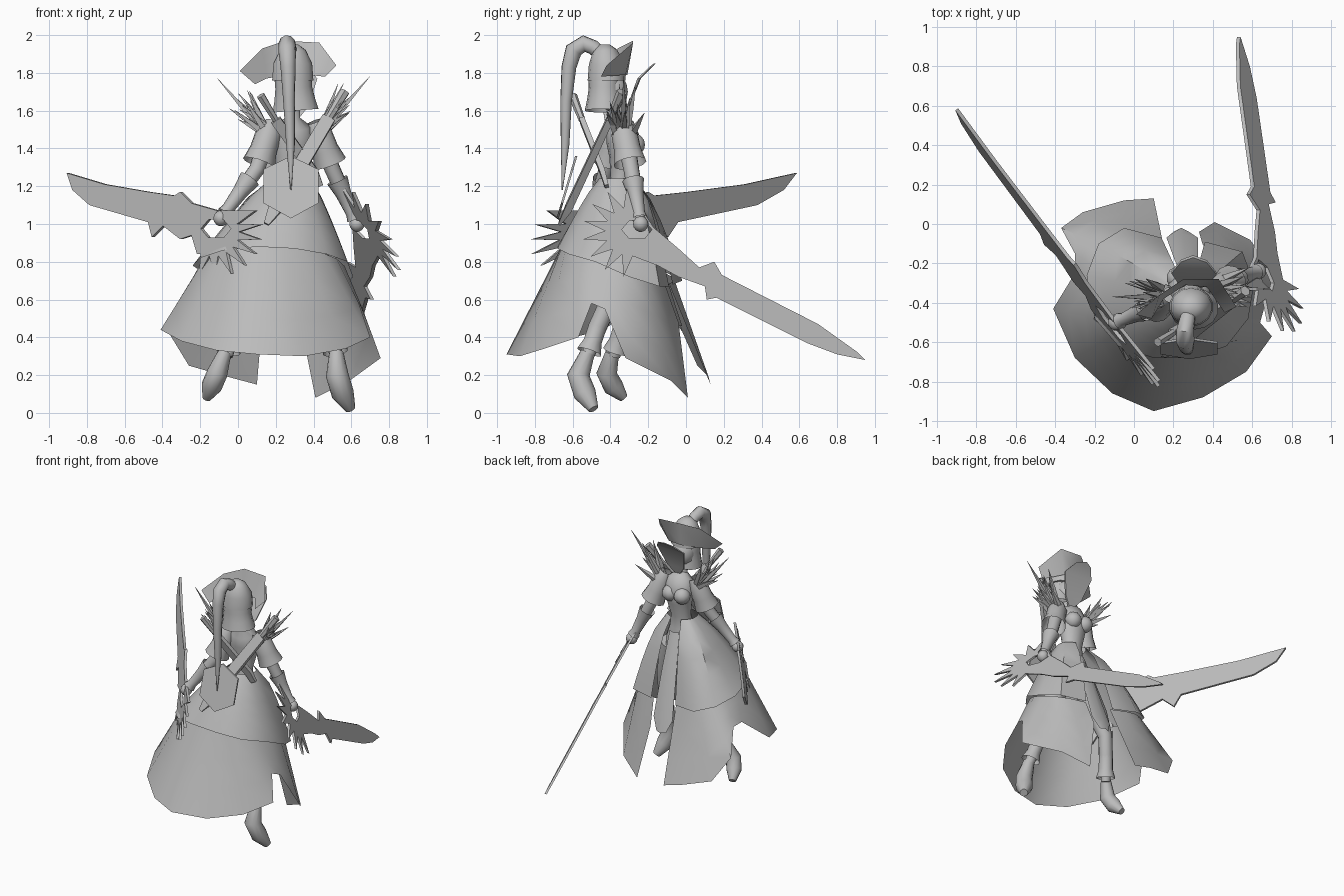
import bpy
import math
import random
from mathutils import Vector

random.seed(4)
cube = bpy.data.objects.get("Cube")
if cube:
    bpy.data.objects.remove(cube, do_unlink=True)

grey = bpy.data.materials.new("plain_grey")
grey.use_nodes = True
grey.diffuse_color = (0.5, 0.5, 0.5, 1)
grey.node_tree.nodes["Principled BSDF"].inputs["Base Color"].default_value = (0.5, 0.5, 0.5, 1)
parts = []


def add(name, mesh):
    obj = bpy.data.objects.new(name, mesh)
    bpy.context.collection.objects.link(obj)
    mesh.materials.clear()
    mesh.materials.append(grey)
    parts.append(obj)
    return obj


def build(name, verts, faces):
    mesh = bpy.data.meshes.new(name)
    mesh.from_pydata(verts, [], faces)
    return add(name, mesh)


def tube(name, path, sides=12, flat=1.0, caps=True):
    """Round section swept along (x, y, z, radius) points."""
    pts = [Vector(p[:3]) for p in path]
    verts, faces, prev, quat = [], [], Vector((0, 0, 1)), None
    for i, p in enumerate(pts):
        tan = (pts[min(i + 1, len(pts) - 1)] - pts[max(i - 1, 0)]).normalized()
        turn = prev.rotation_difference(tan)
        quat = turn @ quat if quat else turn
        prev = tan
        for k in range(sides):
            a = math.tau * (k + 0.5) / sides
            off = Vector((math.cos(a), math.sin(a) * flat, 0)) * path[i][3]
            verts.append(p + quat @ off)
    for i in range(len(pts) - 1):
        for k in range(sides):
            a, b = i * sides + k, i * sides + (k + 1) % sides
            faces.append((a, b, b + sides, a + sides))
    if caps:
        faces.append(tuple(reversed(range(sides))))
        faces.append(tuple(range(len(verts) - sides, len(verts))))
    return build(name, verts, faces)


def sheet(name, rows):
    """Open cloth surface lofted through rows of equal length."""
    n = len(rows[0])
    faces = [(r * n + k, r * n + k + 1, (r + 1) * n + k + 1, (r + 1) * n + k)
             for r in range(len(rows) - 1) for k in range(n - 1)]
    return build(name, [v for row in rows for v in row], faces)


def plate(name, loops, place, thick=0.01):
    """Flat outline, with optional holes, placed in space by a function."""
    curve = bpy.data.curves.new(name + "_outline", "CURVE")
    curve.dimensions = "2D"
    curve.fill_mode = "BOTH"
    curve.extrude = thick
    for loop in loops:
        spline = curve.splines.new("POLY")
        spline.points.add(len(loop) - 1)
        for pt, (u, v) in zip(spline.points, loop):
            pt.co = (u, v, 0, 1)
        spline.use_cyclic_u = True
    temp = bpy.data.objects.new(name + "_outline", curve)
    bpy.context.collection.objects.link(temp)
    mesh = bpy.data.meshes.new_from_object(temp.evaluated_get(bpy.context.evaluated_depsgraph_get()))
    bpy.data.objects.remove(temp, do_unlink=True)
    for v in mesh.vertices:
        v.co = place(*v.co)
    return add(name, mesh)


def ball(name, loc, r, squash=1.0):
    x, y, z = loc
    steps = [-0.98, -0.8, -0.4, 0, 0.4, 0.8, 0.98]
    return tube(name, [(x, y, z + s * r * squash, r * math.sqrt(1 - s * s)) for s in steps])


def arc(centre, rx, ry, a0, a1, n):
    return [(centre[0] + rx * math.cos(math.radians(a0 + (a1 - a0) * i / n)),
             centre[1] + ry * math.sin(math.radians(a0 + (a1 - a0) * i / n))) for i in range(n)]


# Skirt upper tier, open at the front and fuller over the hips
hem = [Vector(p) for p in (
    (.14, -.07, .68), (-.05, -.02, .7), (-.18, -.1, .74), (-.24, -.26, .78), (-.2, -.48, .82),
    (-.08, -.62, .86), (.1, -.68, .88), (.3, -.68, .87), (.47, -.62, .84), (.58, -.48, .8),
    (.61, -.3, .72), (.55, -.14, .67), (.36, -.09, .67))]
waist = []
for p in hem:
    d = (p - Vector((.28, -.36, p.z))).normalized()
    waist.append(Vector((.28 + d.x * .11, -.36 + d.y * .1, 1.24)))
rows = []
for t in (0, .2, .4, .6, .8, 1):
    row = []
    for a, b in zip(waist, hem):
        bulge = .62 if b.y > -.2 else .85
        p = a.lerp(b, t ** bulge)
        p.z = a.z + (b.z - a.z) * t
        row.append(p)
    rows.append(row)
sheet("skirt_upper_tier", rows)

# Skirt lower tier, with side slits
low = [Vector(p) for p in (
    (.1, .13, .15), (-.05, .12, .19), (-.26, .06, .25), (-.37, -.02, .43), (-.3, -.15, .6),
    (-.3, -.25, .6), (-.41, -.43, .44), (-.3, -.68, .38), (-.11, -.86, .33), (.1, -.95, .31),
    (.35, -.88, .3), (.57, -.75, .34), (.7, -.57, .4), (.64, -.5, .58), (.66, -.43, .55),
    (.755, -.32, .29), (.59, -.08, .17), (.41, .01, .08), (.33, -.04, .48))]
top = []
for i in range(len(low)):
    f = i * (len(hem) - 1) / (len(low) - 1)
    k = min(int(f), len(hem) - 2)
    p = hem[k].lerp(hem[k + 1], f - k)
    top.append(p.lerp(Vector((.22, -.36, p.z + .06)), .07))
sheet("skirt_lower_tier", [[a.lerp(b, t) for a, b in zip(top, low)] for t in (0, .33, .67, 1)])

# Hanging front cloth
sheet("front_cloth", [[(x - w, y - .02, z), (x, y, z), (x + w, y - .02, z)]
                      for x, w, y, z in ((.28, .04, -.24, 1.14), (.265, .06, -.16, .9),
                                         (.245, .08, -.05, .55), (.24, .04, -.02, .46))])

# Body
tube("torso", [(.28, -.36, .95, .13), (.28, -.36, 1.06, .125), (.28, -.35, 1.16, .09), (.28, -.34, 1.25, .075),
               (.285, -.33, 1.35, .095), (.285, -.33, 1.44, .115), (.29, -.35, 1.52, .095),
               (.29, -.37, 1.56, .04), (.29, -.39, 1.66, .035)], 14, .8)
for x, side in ((.225, "right"), (.325, "left")):
    ball(side + "_bust", (x, -.275, 1.42), .06)
ball("face", (.29, -.39, 1.7), .085, 1.25)
tube("hair_cap", [(.29, -.45, 1.93, .03), (.29, -.44, 1.89, .075), (.29, -.43, 1.8, .1), (.295, -.43, 1.72, .1),
                  (.3, -.43, 1.66, .11), (.305, -.43, 1.6, .125)], 14, .85, False)
tube("ponytail", [(.28, -.44, 1.89, .035), (.27, -.49, 1.935, .04), (.26, -.54, 1.955, .045),
                  (.26, -.595, 1.92, .047), (.265, -.62, 1.83, .04), (.27, -.635, 1.65, .031),
                  (.278, -.64, 1.42, .023), (.28, -.655, 1.18, .003)], 10)

# Flared hat brim and pointed face mask
sheet("hat_brim", [
    [(.09, -.48, 1.74), (.15, -.38, 1.77), (.26, -.31, 1.79), (.37, -.32, 1.79), (.46, -.45, 1.78)],
    [(.01, -.46, 1.81), (.13, -.36, 1.93), (.25, -.28, 1.97), (.43, -.28, 1.96), (.52, -.42, 1.84)]])
tube("hat_crown", [(.29, -.42, 1.76, .112), (.29, -.42, 1.85, .105), (.29, -.43, 1.92, .07),
                   (.29, -.43, 1.95, .03)], 14, .9)
plate("face_mask", [[(.19, 1.77), (.24, 1.83), (.3, 1.85), (.37, 1.83), (.42, 1.77), (.37, 1.62),
                     (.3, 1.53), (.23, 1.62)]],
      lambda u, v, w: (u, -.17 - (1.84 - v) * .55 - (u - .3) ** 2 * 3 + w, v), .006)

# Arms with sleeves, bracers and shoulder spikes
arms = (("right", (.17, -.37, 1.5), (.1, -.42, 1.29), (-.09, -.5, 1.03), -1),
        ("left", (.42, -.33, 1.5), (.5, -.29, 1.29), (.63, -.24, 1.0), 1))
for side, shoulder, elbow, hand, sign in arms:
    s, e, h = Vector(shoulder), Vector(elbow), Vector(hand)
    tube(side + "_arm", [(*s, .05), (*s.lerp(e, .6), .045), (*e, .042), (*e.lerp(h, .4), .04), (*h, .024)])
    tube(side + "_sleeve", [(*s.lerp(e, -.2), .04), (*s.lerp(e, .1), .07), (*s.lerp(e, .5), .072),
                            (*s.lerp(e, .85), .088)], 12, 1, False)
    tube(side + "_bracer", [(*e.lerp(h, .2), .058), (*e.lerp(h, .45), .042), (*e.lerp(h, .8), .033),
                            (*e.lerp(h, .9), .042)], 12, 1, False)
    ball(side + "_hand", hand, .042)
    for i in range(15):
        ang = math.radians(25 + 3.2 * i if i else 49)
        length = random.uniform(.15, .25) if i else .38
        lean = random.uniform(-.35, .35) if i else 0
        d = Vector((sign * math.cos(ang), lean, math.sin(ang))).normalized()
        base = s + Vector((sign * .03, d.y * .15, random.uniform(-.03, .03)))
        tube(f"{side}_shoulder_spike_{i}", [(*base, .022), (*(base + d * length * .4), .017),
                                            (*(base + d * length), .001)], 4)

# Legs and boots
legs = (("right", [(.2, -.34, 1.0, .09), (.08, -.3, .75, .07), (.02, -.29, .6, .05), (-.02, -.33, .47, .05),
                   (-.06, -.38, .3, .032)], [(-.07, -.39, .32, .036), (-.11, -.42, .21, .055),
                   (-.14, -.385, .14, .055), (-.165, -.33, .08, .025)]),
        ("left", [(.36, -.36, 1.0, .09), (.43, -.38, .75, .07), (.47, -.42, .56, .05), (.49, -.47, .45, .05),
                  (.52, -.52, .3, .034)], [(.52, -.52, .32, .038), (.525, -.57, .2, .06),
                  (.555, -.535, .1, .06), (.595, -.49, .02, .028)]))
for side, leg, boot in legs:
    tube(side + "_leg", leg)
    tube(side + "_boot", boot)
    k, a = Vector(leg[3][:3]), Vector(leg[4][:3])
    tube(side + "_boot_cuff", [(*k, .05), (*k.lerp(a, .5), .05), (*k.lerp(a, .85), .068)], 12, 1, False)


# Jagged swords with spiked hand guards
def sword(name, upper, lower, centre, a0, a1, hole, place):
    outer = arc(centre, .26, .24, a0, a1, 8)
    inner = arc(centre, .14, .13, a0 + (a1 - a0) / 16, a1 + (a1 - a0) / 16, 8)
    spikes = [p for pair in zip(outer, inner) for p in pair]
    plate(name, [upper + spikes + lower, arc(hole, .08, .055, 0, 360, 6)], place, .009)


sword("right_sword",
      [(-.9, 1.27), (-.7, 1.21), (-.47, 1.17), (-.33, 1.15), (-.3, 1.17), (-.24, 1.11), (-.1, 1.07)],
      [(-.21, .84), (-.24, .94), (-.3, .92), (-.39, .99), (-.45, .93), (-.47, 1.01), (-.78, 1.1), (-.87, 1.18)],
      (-.13, .96), 28, -125, (-.11, .975),
      lambda u, v, w: (u + .8 * w, -.62 - 1.25 * u + .35 * (v - 1.05) + .6 * w, v))
sword("left_sword",
      [(.95, .28), (.91, .32), (.7, .47), (.19, .73), (.15, .8), (.07, .77), (-.04, .87), (-.17, .98)],
      [(-.15, .78), (-.04, .72), (.1, .67), (.11, .6), (.16, .61), (.64, .37), (.8, .31)],
      (-.29, .96), 95, 285, (-.26, .97), lambda u, v, w: (1.1 - .43 * u - .57 * v + w, u, v))

# Crossed scabbards and six-sided plate on the back
tube("scabbard_a", [(.15, -.67, 1.0, .02), (.2, -.62, 1.09, .055), (.48, -.4, 1.56, .05)], 4, .5)
tube("scabbard_a_grip", [(.48, -.4, 1.56, .02), (.565, -.34, 1.7, .028)], 6)
tube("scabbard_b", [(.43, -.42, 1.2, .03), (.4, -.44, 1.27, .04), (.2, -.55, 1.55, .04)], 4, .5)
tube("scabbard_b_grip", [(.2, -.55, 1.55, .018), (.12, -.6, 1.68, .024)], 6)
plate("back_plate", [[(.135, 1.29), (.28, 1.36), (.425, 1.29), (.425, 1.11), (.28, 1.03), (.135, 1.11)]],
      lambda u, v, w: (u, -.68 + .3 * (v - 1.03) + w, v), .006)

# Smooth shading with sharp creases
bpy.ops.object.select_all(action="DESELECT")
for obj in parts:
    obj.select_set(True)
bpy.context.view_layer.objects.active = parts[0]
bpy.ops.object.shade_smooth_by_angle(angle=math.radians(45))
